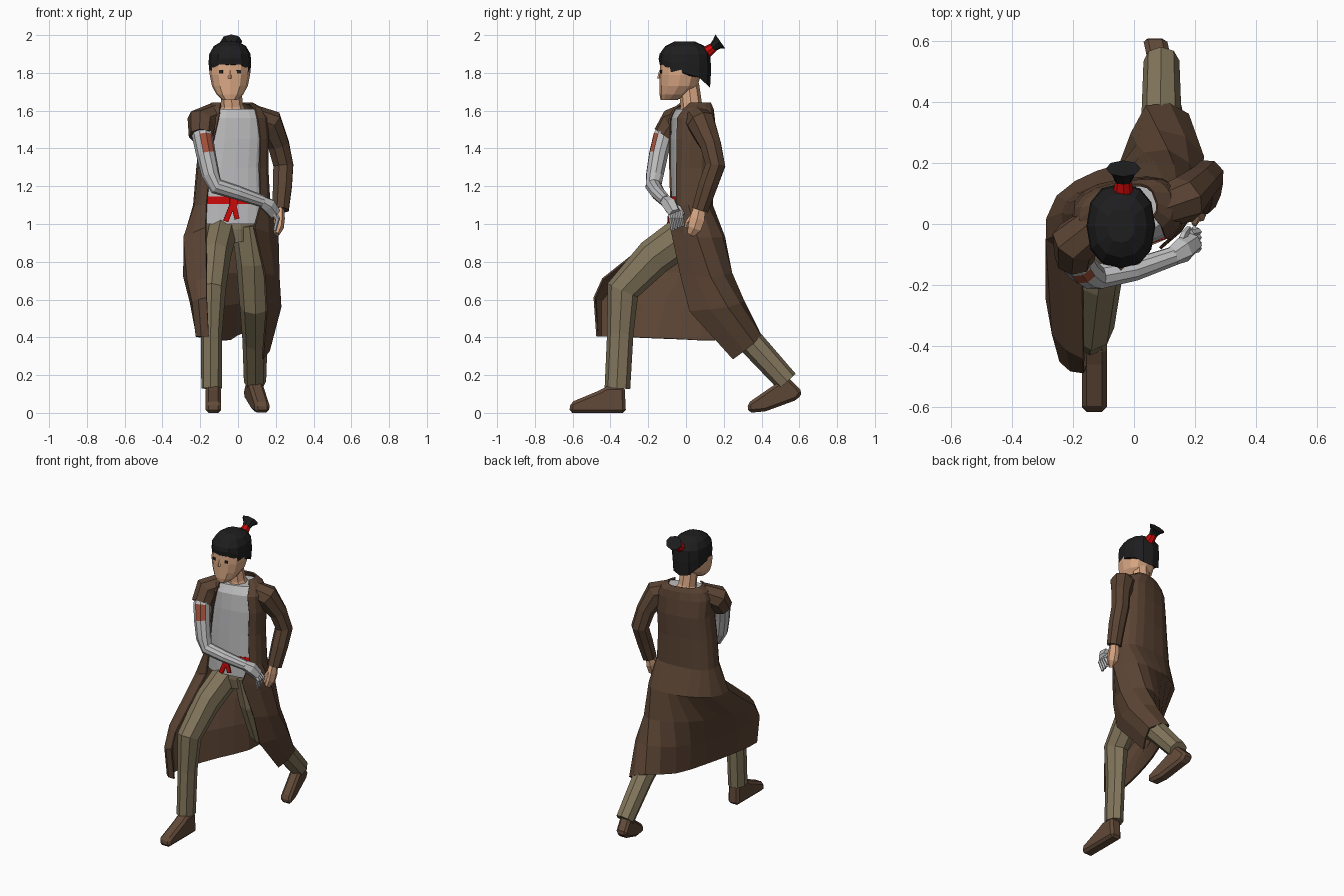
import bpy, bmesh, math
from mathutils import Vector, Matrix

if "Cube" in bpy.data.objects:
    bpy.data.objects.remove(bpy.data.objects["Cube"])


def material(name, rgb):
    m = bpy.data.materials.new(name)
    m.diffuse_color = (*rgb, 1)
    m.use_nodes = True
    m.node_tree.nodes["Principled BSDF"].inputs["Base Color"].default_value = m.diffuse_color
    return m


COAT = material("coat brown", (0.105, 0.058, 0.034))
SHOE = material("shoe brown", (0.12, 0.068, 0.040))
TROUSER = material("trouser khaki", (0.225, 0.18, 0.105))
GREY = material("shirt grey", (0.52, 0.52, 0.53))
SKIN = material("skin", (0.70, 0.39, 0.23))
HAIR = material("hair black", (0.013, 0.013, 0.014))
RED = material("sash red", (0.62, 0.003, 0.003))
PATCH = material("patch rust", (0.38, 0.085, 0.045))


def finish(name, bm, *mats):
    bmesh.ops.recalc_face_normals(bm, faces=bm.faces)
    me = bpy.data.meshes.new(name)
    bm.to_mesh(me)
    bm.free()
    ob = bpy.data.objects.new(name, me)
    bpy.context.collection.objects.link(ob)
    for m in mats:
        me.materials.append(m)
    return ob


def loft(name, rings, mat, closed=True, caps=True):
    """Skin a list of equal-length point rows."""
    bm = bmesh.new()
    rows = [[bm.verts.new(p) for p in r] for r in rings]
    n = len(rows[0])
    for a, b in zip(rows, rows[1:]):
        for i in range(n if closed else n - 1):
            k = (i + 1) % n
            bm.faces.new((a[i], a[k], b[k], b[i]))
    if closed and caps:
        bm.faces.new(rows[0])
        bm.faces.new(rows[-1])
    return finish(name, bm, mat)


def tube(name, path, mat, sides=8, squash=1.0):
    """Tube along (x, y, z, radius) points; squash scales the x-ish axis."""
    pts = [Vector(p[:3]) for p in path]
    u, rings = None, []
    for i, p in enumerate(pts):
        t = (pts[min(i + 1, len(pts) - 1)] - pts[max(i - 1, 0)]).normalized()
        if u is None:
            u = Vector((0, 1, 0)) if abs(t.x) > 0.7 else Vector((1, 0, 0))
        u = (u - t * u.dot(t)).normalized()
        v, r = t.cross(u), path[i][3]
        rings.append([p + u * (math.cos(a) * r * squash) + v * (math.sin(a) * r)
                      for a in (2 * math.pi * k / sides for k in range(sides))])
    return loft(name, rings, mat)


def box(name, centre, size, mat, ry=0, rz=0):
    bm = bmesh.new()
    rot = Matrix.Rotation(math.radians(rz), 4, 'Z') @ Matrix.Rotation(math.radians(ry), 4, 'Y')
    bmesh.ops.create_cube(bm, size=1, matrix=Matrix.Translation(centre) @ rot @ Matrix.Diagonal((*size, 1)))
    return finish(name, bm, mat)


def power(v, p):
    return math.copysign(abs(v) ** p, v)


# Torso sections: z, centre x, centre y, radius x, radius y, twist, half opening of the coat
TORSO = [(1.0, -.035, .03, .2, .112, 5, 42), (1.1, -.033, .025, .2, .108, 6, 40),
         (1.3, -.03, .025, .185, .11, 8, 39), (1.45, -.02, .03, .178, .115, 9, 38),
         (1.56, -.02, .03, .175, .108, 12, 30), (1.61, -.025, .04, .15, .09, 16, 34),
         (1.64, -.03, .05, .105, .068, 18, 45)]


def section(z, n, scale=1.0, opened=False):
    for lo, hi in zip(TORSO, TORSO[1:]):
        if z <= hi[0]:
            break
    f = (z - lo[0]) / (hi[0] - lo[0])
    _, cx, cy, rx, ry, tw, op = [a + (b - a) * f for a, b in zip(lo, hi)]
    op, tw = math.radians(op), math.radians(tw)
    out = []
    for k in range(n):
        a = op + (2 * math.pi - 2 * op) * k / (n - 1) if opened else 2 * math.pi * k / n
        x, y = -rx * scale * power(math.sin(a), .75), -ry * scale * power(math.cos(a), .7)
        out.append(Vector((cx + x * math.cos(tw) - y * math.sin(tw),
                           cy + x * math.sin(tw) + y * math.cos(tw), z)))
    return out


def spread(ctrl, n):
    """Catmull-Rom resampling of control points to n points."""
    c = [Vector(p) for p in ctrl]
    c = [2 * c[0] - c[1]] + c + [2 * c[-1] - c[-2]]
    out = []
    for k in range(n):
        s = k / (n - 1) * (len(ctrl) - 1)
        i = min(int(s), len(ctrl) - 2)
        t, (p, q, r, w) = s - i, c[i:i + 4]
        out.append(0.5 * (2 * q + (r - p) * t + (2 * p - 5 * q + 4 * r - w) * t * t
                          + (3 * q - p - 3 * r + w) * t ** 3))
    return out


# Open long coat: torso sections, then skirt rows from right front edge round the back
HIP = [(-.17, -.1, .98), (-.285, -.05, .93), (-.25, .09, .93), (-.12, .17, .93),
       (0, .195, .93), (.13, .19, .93), (.21, .06, .93), (.085, -.08, .98)]
THIGH = [(-.165, -.44, .71), (-.265, -.36, .7), (-.28, -.12, .74), (-.18, .06, .74),
         (-.04, .19, .74), (.11, .24, .74), (.215, .13, .72), (.14, -.03, .74)]
KNEE = [(-.165, -.485, .61), (-.24, -.45, .59), (-.24, -.23, .58), (-.15, 0, .57),
        (-.05, .18, .57), (.08, .305, .59), (.225, .22, .56), (.15, .02, .54)]
HEM = [(-.155, -.47, .405), (-.22, -.45, .405), (-.195, -.27, .4), (-.125, -.03, .39),
       (-.045, .18, .385), (.04, .385, .43), (.175, .36, .37), (.13, .25, .285)]
COLS = 15
rows = [section(z, COLS, opened=True) for z in (1.64, 1.61, 1.56, 1.45, 1.3, 1.1)]
rows += [spread(r, COLS) for r in (HIP, THIGH, KNEE, HEM)]
coat = loft("long_coat", rows, COAT, closed=False)
sol = coat.modifiers.new("thickness", 'SOLIDIFY')
sol.thickness, sol.offset = 0.01, 0

# Shirt, sash and its knot
loft("shirt", [section(z, 20, .92) for z in (1.0, 1.1, 1.3, 1.45, 1.56, 1.61)], GREY)
loft("sash", [section(z, 20, .945) for z in (1.105, 1.145)], RED)
box("sash_knot", (-.025, -.085, 1.12), (.04, .03, .045), RED, rz=5)
box("sash_tail_long", (-.045, -.09, 1.065), (.028, .009, .11), RED, ry=22, rz=5)
box("sash_tail_short", (-.015, -.09, 1.07), (.026, .009, .09), RED, ry=-14, rz=5)

# Trousers
tube("trouser_seat", [(-.02, .03, .9, .08), (-.03, .03, .97, .095), (-.03, .03, 1.06, .09)], TROUSER, 10, 1.5)
tube("front_trouser_leg", [(-.085, .03, .97, .105), (-.118, -.17, .825, .1), (-.135, -.335, .65, .088),
                           (-.14, -.348, .42, .07), (-.14, -.363, .13, .068)], TROUSER, 8, .8)
tube("rear_trouser_leg", [(.06, .03, 1.0, .1), (.085, .06, .8, .1), (.09, .13, .57, .085),
                          (.09, .335, .385, .07), (.09, .535, .165, .062)], TROUSER, 8, .95)


# Shoes: extruded side profiles, the rear one turned outwards
def shoe(name, profile, half, centre_x):
    ob = loft(name, [[(centre_x(y) + s * half, y, z) for y, z in profile] for s in (-1, 1)], SHOE)
    bev = ob.modifiers.new("rounding", 'BEVEL')
    bev.width, bev.segments = 0.016, 1


shoe("front_shoe", [(-.618, 0), (-.612, .055), (-.46, .118), (-.42, .14), (-.325, .14), (-.318, 0)],
     .041, lambda y: -.13)
shoe("rear_shoe", [(.33, 0), (.325, .05), (.47, .15), (.54, .19), (.618, .11), (.59, .07), (.42, .008)],
     .039, lambda y: .07 - .22 * (y - .6))

# Right arm: short torn sleeve, grey arm with a rust patch, grey hand
tube("short_sleeve", [(-.12, .0, 1.575, .068), (-.195, -.06, 1.54, .08), (-.195, -.113, 1.465, .066)], COAT)
arm = tube("grey_arm", [(-.2, -.07, 1.54, .058), (-.187, -.122, 1.46, .055), (-.17, -.145, 1.37, .052),
                        (-.145, -.165, 1.26, .048), (-.115, -.172, 1.2, .043), (0, -.15, 1.165, .038),
                        (.13, -.105, 1.12, .032)], GREY, 10)
arm.data.materials.append(PATCH)
for f in arm.data.polygons:
    if 1.38 < f.center.z < 1.45 and f.normal.dot(Vector((.45, -.89, 0))) > .8:
        f.material_index = 1
tube("grey_palm", [(.12, -.11, 1.125, .03), (.16, -.085, 1.1, .042), (.195, -.06, 1.055, .034)], GREY, 6)
for i in range(4):
    y = -.085 + .018 * i
    tube(f"grey_finger_{i + 1}", [(.185, y, 1.065, .014), (.21, y + .005, 1.03, .013),
                                  (.195, y + .015, .965 + .008 * i, .009)], GREY, 5)
tube("grey_thumb", [(.15, -.07, 1.1, .015), (.165, -.035, 1.085, .013), (.18, -.015, 1.05, .01)], GREY, 5)

# Left arm: long sleeve and bare hand
tube("long_sleeve", [(.08, .05, 1.565, .066), (.165, .08, 1.535, .078), (.215, .13, 1.42, .06),
                     (.24, .155, 1.31, .057), (.235, .115, 1.2, .054), (.225, .075, 1.075, .047)], COAT)
tube("bare_hand", [(.222, .072, 1.09, .034), (.218, .06, 1.03, .046), (.215, .045, .98, .042),
                   (.205, .025, .945, .022)], SKIN, 6, .65)
tube("bare_thumb", [(.21, .035, 1.04, .015), (.2, .01, 1.01, .014), (.2, 0, .98, .009)], SKIN, 5)

# Neck and head
tube("neck", [(-.03, .035, 1.58, .08), (-.031, .028, 1.625, .058), (-.04, .015, 1.74, .054)], SKIN, 8)


def oval(cx, cy, rx, ry, z, n=12):
    return [(cx + rx * power(math.cos(2 * math.pi * k / n), .85),
             cy + ry * power(math.sin(2 * math.pi * k / n), .85), z) for k in range(n)]


HEAD = [(1.657, -.09, .04, .045), (1.685, -.066, .07, .074), (1.73, -.04, .095, .1),
        (1.79, -.03, .107, .11), (1.85, -.015, .107, .122), (1.92, -.01, .085, .1)]
loft("head", [oval(-.043, cy, rx, ry, z) for z, cy, rx, ry in HEAD], SKIN)
tube("nose", [(-.043, -.136, 1.815, .005), (-.043, -.143, 1.77, .01)], SKIN, 4)
for side, s in (("right", -1), ("left", 1)):
    box(f"{side}_eye", (-.043 + s * .047, -.13, 1.806), (.021, .009, .017), HAIR, rz=s * 13)

# Hair cap: straight fringe in front, dropping to the nape behind
hair = []
for lift, sc in ((0, .96), (.55, 1.0), (1, .965)):
    ring = []
    for x, y, _ in oval(-.043, -.006, .113 * sc, .139 * sc, 0):
        low = 1.845 if y < -.1 else 1.8 if y < .03 else 1.81 - (y - .03) * .9
        ring.append((x, y, low + (1.9 - low) * lift))
    hair.append(ring)
hair += [oval(-.043, -.006, r, r * 1.22, z) for r, z in ((.085, 1.942), (.045, 1.966))]
bob = loft("hair", hair, HAIR)

# Topknot
tube("hair_tie", [(-.035, .095, 1.9, .036), (-.035, .15, 1.938, .024)], RED, 8)
tube("hair_tuft", [(-.035, .14, 1.932, .022), (-.035, .162, 1.952, .03), (-.035, .182, 1.966, .046)],
     HAIR, 8, 1.25)
